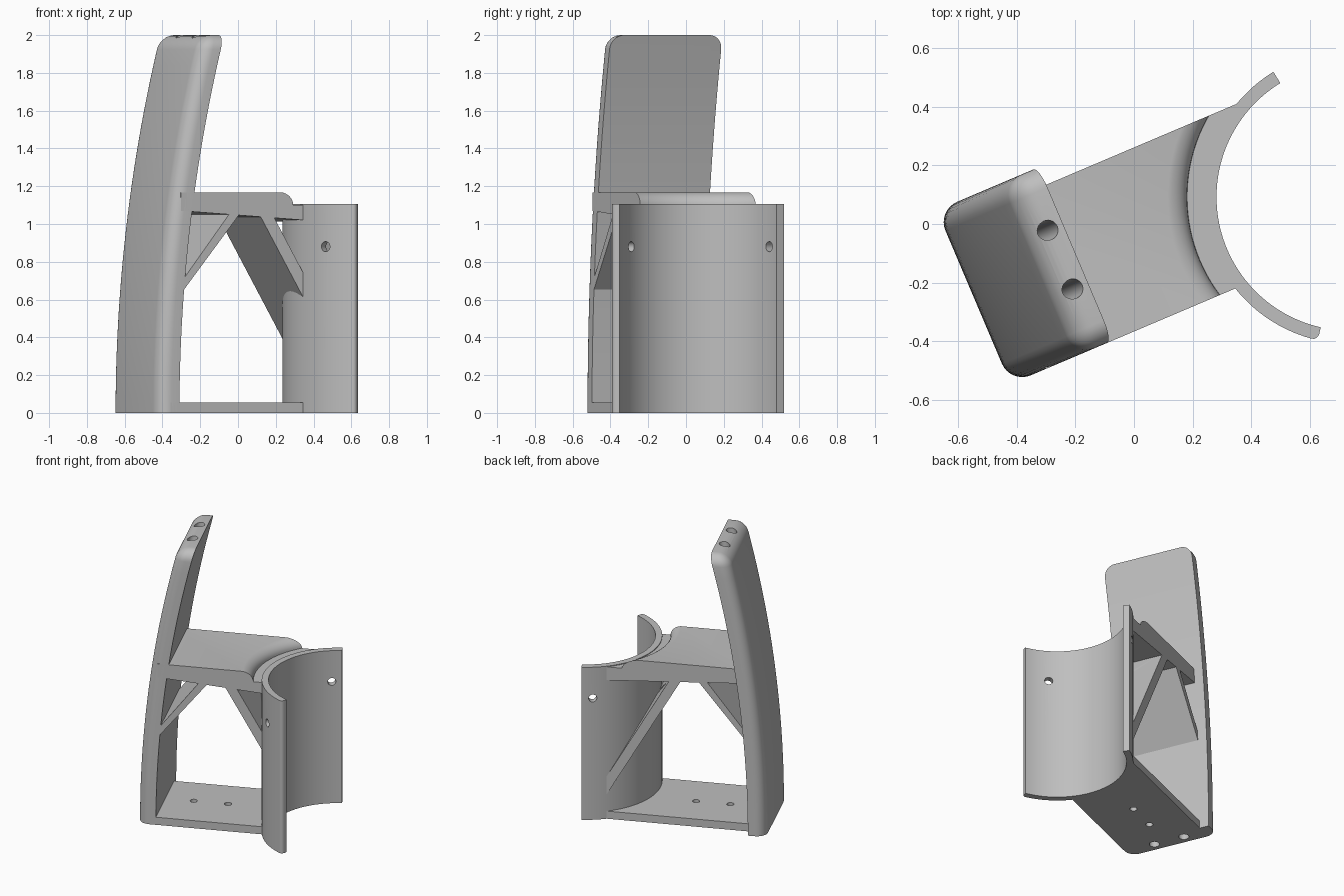
import bpy, bmesh, math
from mathutils import Matrix, Vector

cube = bpy.data.objects.get("Cube")
if cube:
    bpy.data.objects.remove(cube, do_unlink=True)

# Everything is built in a straight frame, then turned about z
TURN = Matrix.Rotation(math.radians(23), 4, 'Z')
FRONT, BACK = -0.337, 0.24
CENTRE = TURN.inverted() @ Vector((0.736, 0.092, 0))
R_OUT, R_IN, SHELL_TOP = 0.5, 0.455, 1.105
BEND = 7.9

grey = bpy.data.materials.new("light grey")
grey.use_nodes = True
grey.diffuse_color = (0.52, 0.52, 0.52, 1)
grey.node_tree.nodes["Principled BSDF"].inputs["Base Color"].default_value = grey.diffuse_color


def finish(bm, name):
    bmesh.ops.recalc_face_normals(bm, faces=bm.faces)
    bm.transform(TURN)
    mesh = bpy.data.meshes.new(name)
    bm.to_mesh(mesh)
    bm.free()
    mesh.materials.append(grey)
    obj = bpy.data.objects.new(name, mesh)
    bpy.context.collection.objects.link(obj)
    return obj


def extrude(points, offset):
    bm = bmesh.new()
    face = bm.faces.new([bm.verts.new(p) for p in points])
    top = bmesh.ops.extrude_face_region(bm, geom=[face])["geom"]
    bmesh.ops.translate(bm, vec=offset, verts=[v for v in top if isinstance(v, bmesh.types.BMVert)])
    return bm


def side_prism(name, profile):
    pts = [(u, FRONT, z) for u, z in profile]
    return finish(extrude(pts, (0, BACK - FRONT, 0)), name)


def rod(name, radius, depth, matrix):
    bm = bmesh.new()
    bmesh.ops.create_cone(bm, cap_ends=True, segments=32, radius1=radius,
                          radius2=radius, depth=depth, matrix=matrix)
    return finish(bm, name)


def lean(bm):
    for v in bm.verts:
        v.co.x += BEND - math.sqrt(BEND ** 2 - v.co.z ** 2)


def slice_z(bm, steps, low, high):
    for i in range(1, steps):
        z = low + (high - low) * i / steps
        bmesh.ops.bisect_plane(bm, geom=bm.verts[:] + bm.edges[:] + bm.faces[:],
                               plane_co=(0, 0, z), plane_no=(0, 0, 1))


def cut(obj, cutters):
    bpy.context.view_layer.objects.active = obj
    for c in cutters:
        c.hide_render = True
        mod = obj.modifiers.new("cut", 'BOOLEAN')
        mod.object, mod.operation, mod.solver = c, 'DIFFERENCE', 'EXACT'
        bpy.ops.object.modifier_apply(modifier=mod.name)


# Curved back tower with rounded outer and top edges
bm = bmesh.new()
bmesh.ops.create_cube(bm, size=1, matrix=Matrix.Translation((-0.54, -0.016, 1))
                      @ Matrix.Diagonal((0.12, 0.642, 2, 1)))
rounded = []
for e in bm.edges:
    mid = (e.verts[0].co + e.verts[1].co) / 2
    upright = abs(e.verts[0].co.z - e.verts[1].co.z) > 1
    outer = mid.x < -0.59
    if (upright and outer) or (mid.z > 1.9 and mid.x < -0.5):
        rounded.append(e)
bmesh.ops.bevel(bm, geom=rounded, offset=0.075, segments=8, profile=0.5, affect='EDGES')
slice_z(bm, 24, 0, 1.92)
lean(bm)
tower = finish(bm, "back_tower")

# Two curved channels running through the tower
channels = []
for v in (-0.122, 0.095):
    bm = bmesh.new()
    bmesh.ops.create_cone(bm, cap_ends=True, segments=28, radius1=0.034, radius2=0.034,
                          depth=2.2, matrix=Matrix.Translation((-0.535, v, 1)))
    slice_z(bm, 20, -0.1, 2.1)
    lean(bm)
    channels.append(finish(bm, "channel_cutter"))
cut(tower, channels)

# Part-round shell
start, end, steps = math.radians(121.5), math.radians(257.3), 56
arc = [start + (end - start) * i / steps for i in range(steps + 1)]


def on_arc(r, a, z=0.0):
    a -= math.radians(23)
    return CENTRE + Vector((r * math.cos(a), r * math.sin(a), z))


bm = extrude([on_arc(R_OUT, a) for a in arc] + [on_arc(R_IN, a) for a in reversed(arc)],
             (0, 0, SHELL_TOP))
corner = on_arc(R_OUT, end)
lip = [e for e in bm.edges if all((v.co.xy - corner.xy).length < 1e-4 for v in e.verts)]
bmesh.ops.bevel(bm, geom=lip, offset=0.022, segments=4, profile=0.5, affect='EDGES')
shell = finish(bm, "round_shell")

# Radial screw holes in the shell
screws = []
for deg in (130, 237):
    a = math.radians(deg)
    p = on_arc(0.48, a, 0.88)
    direction = (p - on_arc(0, a, 0.88)).to_track_quat('Z', 'Y').to_matrix().to_4x4()
    screws.append(rod("screw_cutter", 0.027, 0.2, Matrix.Translation(p) @ direction))
cut(shell, screws)

# Seat, base plate and diagonal webs spanning tower to shell
seat = side_prism("seat_arm", [(-0.47, 1.07), (0.6, 0.995), (0.6, 1.168), (-0.47, 1.168)])
base = side_prism("base_plate", [(-0.53, 0), (0.6, 0), (0.6, 0.055), (-0.53, 0.055)])
tower_web = side_prism("tower_web", [(-0.49, 0.607), (-0.12, 1.07), (-0.18, 1.07), (-0.49, 0.665)])
shell_web = side_prism("shell_web", [(0.58, 0.005), (0.58, 0.135), (0.05, 1.06), (-0.025, 1.06)])

# Lathed cutter: fits the shell and rolls off the seat edge
profile = [(0, -0.2), (0.48, -0.2), (0.48, 1.1)]
profile += [(0.64 - 0.085 * math.cos(t), 1.1 + 0.07 * math.sin(t))
            for t in (math.pi / 2 * i / 8 for i in range(9))]
profile += [(0.64, 1.4), (0, 1.4)]
bm = bmesh.new()
ring = [bm.verts.new(CENTRE + Vector((r, 0, z))) for r, z in profile]
edges = [bm.edges.new(pair) for pair in zip(ring, ring[1:])]
bmesh.ops.spin(bm, geom=ring + edges, cent=CENTRE, axis=(0, 0, 1), angle=math.tau, steps=128)
bmesh.ops.remove_doubles(bm, verts=bm.verts, dist=1e-4)
lathe = finish(bm, "lathe_cutter")
for part in (seat, base, tower_web, shell_web):
    cut(part, [lathe])

# Mounting holes in the base plate
mounts = [rod("mount_cutter", 0.024, 0.3, Matrix.Translation((u, -0.035, 0))) for u in (-0.29, -0.06)]
cut(base, mounts + channels)

for helper in channels + screws + mounts + [lathe]:
    bpy.data.objects.remove(helper, do_unlink=True)

# Smooth curved faces, keep hard edges
bpy.ops.object.select_all(action='DESELECT')
for part in (tower, shell, seat, base, tower_web, shell_web):
    part.select_set(True)
bpy.context.view_layer.objects.active = tower
bpy.ops.object.shade_smooth_by_angle(angle=math.radians(30))
